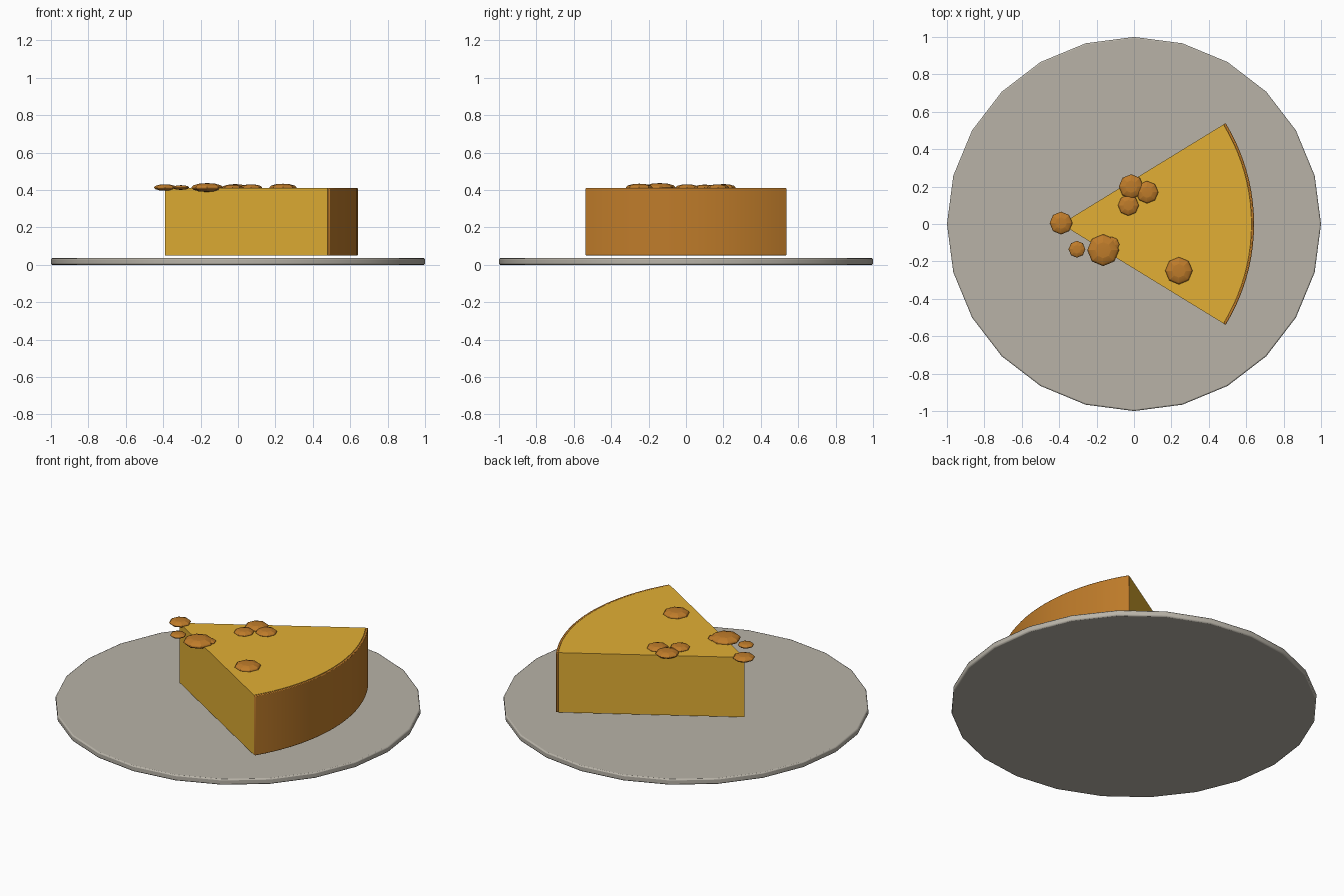
import bpy
import bmesh
from math import sin, cos, radians

if "Cube" in bpy.data.objects:
    bpy.data.objects.remove(bpy.data.objects["Cube"], do_unlink=True)


def material(name, rgb):
    m = bpy.data.materials.new(name)
    m.use_nodes = True
    m.diffuse_color = (*rgb, 1)
    m.node_tree.nodes["Principled BSDF"].inputs["Base Color"].default_value = (*rgb, 1)
    return m


stone = material("warm grey ceramic", (0.48, 0.45, 0.39))
golden = material("golden filling", (0.76, 0.43, 0.035))
brown = material("baked brown", (0.52, 0.2, 0.023))


def finish(obj, name, mat, bevel=0, angle=40):
    obj.name = name
    obj.data.materials.append(mat)
    if bevel:
        mod = obj.modifiers.new("soft edges", "BEVEL")
        mod.width = bevel
        mod.segments = 2
        mod.limit_method = "ANGLE"
    bpy.ops.object.select_all(action="DESELECT")
    obj.select_set(True)
    bpy.context.view_layer.objects.active = obj
    bpy.ops.object.shade_smooth_by_angle(angle=radians(angle))


def prism(name, outline, low, high, mat, bevel=0):
    """Extrude a flat outline from low to high."""
    bm = bmesh.new()
    base = bm.faces.new([bm.verts.new((x, y, low)) for x, y in outline])
    side = bmesh.ops.extrude_face_region(bm, geom=[base])
    top = [v for v in side["geom"] if isinstance(v, bmesh.types.BMVert)]
    bmesh.ops.translate(bm, verts=top, vec=(0, 0, high - low))
    bmesh.ops.recalc_face_normals(bm, faces=bm.faces)
    mesh = bpy.data.meshes.new(name)
    bm.to_mesh(mesh)
    bm.free()
    obj = bpy.data.objects.new(name, mesh)
    bpy.context.collection.objects.link(obj)
    finish(obj, name, mat, bevel)


# Plate
bpy.ops.mesh.primitive_cylinder_add(vertices=24, radius=1, depth=0.035,
                                    location=(0, 0, 0.0175))
finish(bpy.context.object, "plate", stone, 0.007)

# Wedge slice with a thin crust along its outer arc
TIP, RADIUS, HALF_ANGLE, SKIN = -0.39, 1.032, 31.5, 0.014
LOW, HIGH, STEPS = 0.05, 0.41, 20


def arc(radius):
    angles = [radians(HALF_ANGLE * (2 * i / STEPS - 1)) for i in range(STEPS + 1)]
    return [(TIP + radius * cos(a), radius * sin(a)) for a in angles]


inner, outer = arc(RADIUS - SKIN), arc(RADIUS)
prism("slice", [(TIP, 0)] + inner, LOW, HIGH, golden)
prism("crust", outer + inner[::-1], LOW, HIGH, brown, 0.004)

# Flattened crumbs scattered over the top: x, y, radius
crumbs = [(-0.39, 0.005, 0.061), (-0.305, -0.135, 0.045), (-0.165, -0.14, 0.085),
          (-0.12, -0.11, 0.042), (-0.015, 0.2, 0.066), (0.07, 0.17, 0.06),
          (-0.03, 0.1, 0.056), (0.24, -0.25, 0.073)]
for i, (x, y, r) in enumerate(crumbs):
    bpy.ops.mesh.primitive_uv_sphere_add(segments=8, ring_count=6, radius=r,
                                         location=(x, y, HIGH + 0.003))
    crumb = bpy.context.object
    crumb.scale.z = 0.28
    finish(crumb, f"crumb_{i + 1}", brown, angle=30)
